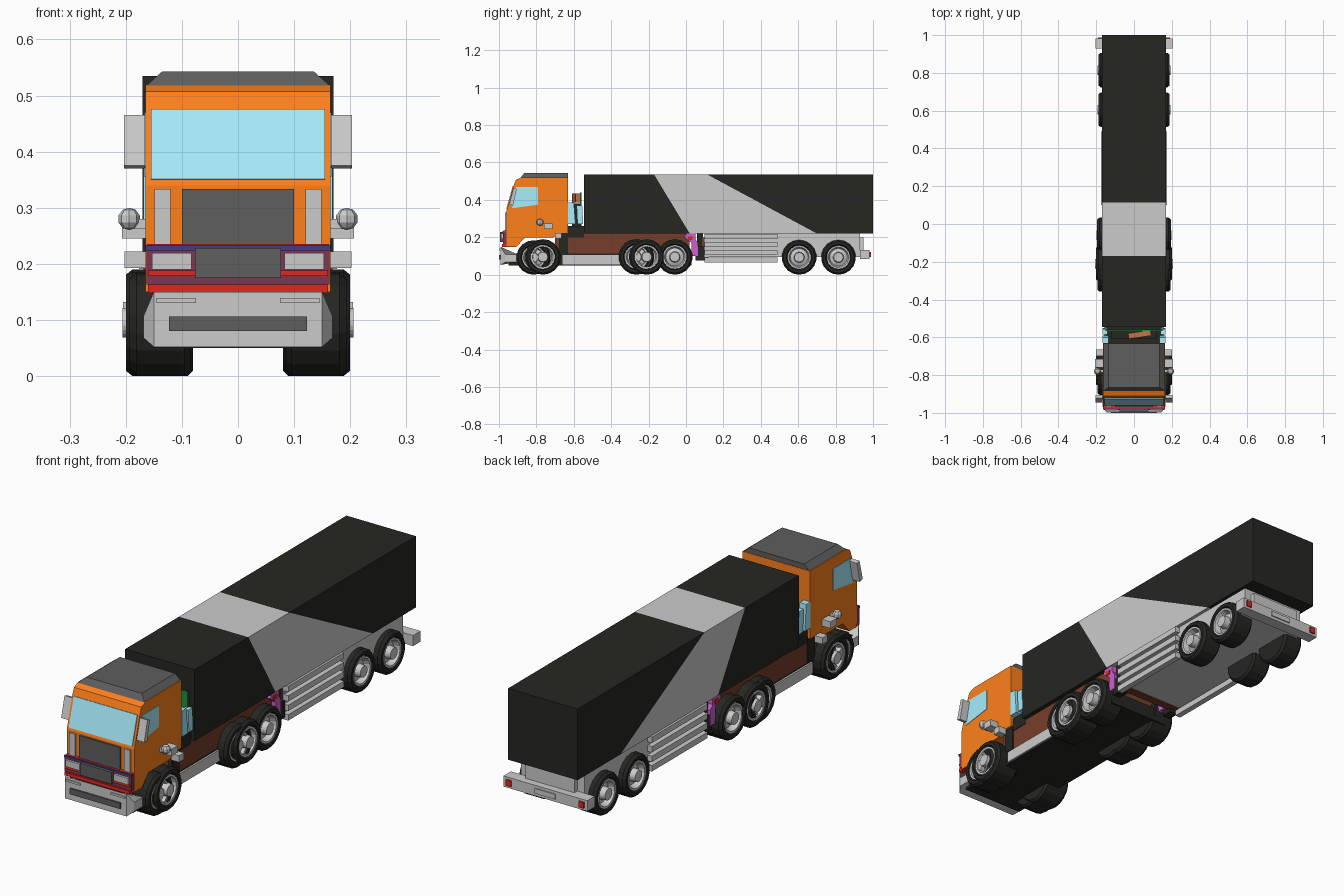
import bpy, bmesh, math
from mathutils import Matrix, Vector

if "Cube" in bpy.data.objects:
    bpy.data.objects.remove(bpy.data.objects["Cube"])


def mat(name, *rgb):
    m = bpy.data.materials.new(name)
    m.diffuse_color = [c ** 2.2 for c in rgb] + [1]
    m.use_nodes = True
    m.node_tree.nodes["Principled BSDF"].inputs["Base Color"].default_value = m.diffuse_color
    return m


ORANGE = mat("orange_paint", 1, .5, .13)
GLASS = mat("glass", .65, .93, 1)
BLACK = mat("black", .165, .165, .155)
DARK = mat("dark_grey", .37, .37, .37)
BROWN = mat("brown", .46, .25, .18)
PURPLE = mat("purple", .8, .38, .8)
MAROON = mat("maroon", .5, .22, .33)
RED = mat("red", .88, .17, .14)
BLUE = mat("blue", .27, .25, .52)
GREEN = mat("green", .15, .55, .25)
TAN = mat("tan", .75, .45, .28)


def finish(name, bm, m=None):
    bmesh.ops.recalc_face_normals(bm, faces=bm.faces)
    me = bpy.data.meshes.new(name)
    bm.to_mesh(me)
    bm.free()
    ob = bpy.data.objects.new(name, me)
    bpy.context.collection.objects.link(ob)
    if m:
        me.materials.append(m)
    return ob


def box(name, x, y, z, m=None):
    """Box from (min, max) ranges."""
    bm = bmesh.new()
    bmesh.ops.create_cube(bm, size=1)
    for v in bm.verts:
        v.co = Vector([r[0] if c < 0 else r[1] for c, r in zip(v.co, (x, y, z))])
    return finish(name, bm, m)


def prism(name, pts, x0, x1, m=None):
    """Side profile of (y, z) points extruded across x."""
    bm = bmesh.new()
    f = bm.faces.new([bm.verts.new((x0, y, z)) for y, z in pts])
    new = bmesh.ops.extrude_face_region(bm, geom=[f])["geom"]
    bmesh.ops.translate(bm, vec=(x1 - x0, 0, 0),
                        verts=[v for v in new if isinstance(v, bmesh.types.BMVert)])
    return finish(name, bm, m)


def pair(name, x, y, z, m=None):
    box(name + "_right", x, y, z, m)
    box(name + "_left", (-x[1], -x[0]), y, z, m)


def prism_pair(name, pts, x0, x1, m=None):
    prism(name + "_right", pts, x0, x1, m)
    prism(name + "_left", pts, -x0, -x1, m)


def lathe(name, prof, y, z, side, m=None, n=18):
    """Spin an (x, radius) profile about a sideways axle."""
    bm = bmesh.new()
    vs = [bm.verts.new((side * x, 0, r)) for x, r in prof]
    es = [bm.edges.new(p) for p in zip(vs, vs[1:])]
    bmesh.ops.spin(bm, geom=vs + es, axis=(1, 0, 0), cent=(0, 0, 0),
                   angle=2 * math.pi, steps=n, use_duplicate=False)
    bmesh.ops.remove_doubles(bm, verts=bm.verts, dist=1e-5)
    bmesh.ops.translate(bm, vec=(0, y, z), verts=bm.verts)
    return finish(name, bm, m)


def wheel(name, y, r, x0, x1, hub=.0):
    for side, s in ((1, "_right"), (-1, "_left")):
        k = r * .68
        lathe(name + "_tyre" + s, [(x0, 0), (x0, r * .9), (x0 + .01, r), (x1 - .012, r),
              (x1, r * .9), (x1, k + .006), (x1 - .012, k), (x1 - .04, k * .9)], y, r, side, BLACK)
        lathe(name + "_rim" + s, [(x1 - .012, k), (x1 - .003, k), (x1 - .004, k * .86),
              (x1 - .03, k * .74), (x1 - .022, k * .45), (x1 + hub, k * .4),
              (x1 + hub, 0)], y, r, side)


# trailer body: black ends with a slanted grey band between
T, B = .535, .22
prism("trailer_front_section", [(-.545, B), (.02, B), (-.17, T), (-.545, T)], -.17, .17, BLACK)
prism("trailer_grey_band", [(.02, B), (.70, B), (.115, T), (-.17, T)], -.17, .17)
prism("trailer_rear_section", [(.70, B), (1, B), (1, T), (.115, T)], -.17, .17, BLACK)

# trailer chassis, side guards and landing gear
box("trailer_chassis", (-.155, .155), (.1, .93), (.095, .22))
box("chassis_front_beam", (-.15, .15), (.085, .12), (.09, .2), BROWN)
for i in range(4):
    z = .065 + i * .042
    pair(f"side_guard_{i}", (.15, .176), (.1, .49), (z, z + .026))
pair("landing_leg", (.12, .16), (.05, .1), (.075, .15), BLACK)
pair("landing_leg_post", (.13, .15), (.06, .09), (.14, .22), BLACK)

# rear bumper with lamps and plate
box("rear_bumper", (-.205, .205), (.93, .982), (.085, .132))
pair("tail_lamp", (.165, .19), (.978, .988), (.095, .122), RED)
box("number_plate", (-.05, .05), (.978, .987), (.098, .12))
box("rear_crossmember", (-.12, .12), (.9, .95), (.13, .2))

# tractor chassis
box("tractor_belly", (-.15, .15), (-.95, .03), (.05, .112), BLACK)
box("chassis_fairing", (-.15, .15), (-.7, .02), (.112, .22), BROWN)
pair("lower_skirt", (.14, .158), (-.66, -.3), (.055, .105))
box("cab_rear_frame", (-.155, .155), (-.68, -.63), (.11, .23), BLACK)
prism_pair("tractor_tail_bracket", [(-.01, .2), (.0, .22), (.05, .22), (.05, .19), (.065, .17),
           (.065, .1), (.03, .1), (.03, .17)], .11, .165, PURPLE)
pair("tractor_tail_lamp", (.12, .168), (.01, .035), (.185, .205), RED)

# wheels: overlapping steer and drive pairs, then trailer axles
wheel("steer", -.765, .095, .08, .2, .006)
wheel("steer_inner", -.815, .092, .085, .193)
wheel("drive_front", -.265, .095, .08, .193)
wheel("drive_middle", -.21, .095, .08, .2, .006)
wheel("drive_rear", -.06, .095, .08, .195, .004)
wheel("trailer_front_axle", .605, .093, .09, .188, .004)
wheel("trailer_rear_axle", .815, .093, .09, .188, .004)

# cab shell
prism("cab", [(-.96, .15), (-.905, .15), (-.86, .2), (-.71, .2), (-.67, .22), (-.63, .22),
      (-.63, .52), (-.88, .52), (-.91, .507), (-.922, .475), (-.96, .34)], -.165, .165, ORANGE)
bm = bmesh.new()
bmesh.ops.create_cube(bm, size=1)
for v in bm.verts:
    top = v.co.z > 0
    v.co = Vector((math.copysign(.135 if top else .163, v.co.x),
                   (-.865 if top else -.885) if v.co.y < 0 else -.632,
                   .543 if top else .518))
finish("cab_roof", bm, DARK)
prism("windscreen", [(-.957, .35), (-.922, .475), (-.926, .476), (-.961, .351)],
      -.155, .155, GLASS)
prism_pair("side_window", [(-.93, .355), (-.91, .47), (-.79, .47), (-.79, .375)],
           .16, .167, GLASS)

# front grille
box("grille", (-.1, .1), (-.968, -.95), (.235, .333), DARK)
pair("grille_side_strip", (.12, .149), (-.968, -.95), (.235, .333))

# front bumper in stacked coloured bands
box("bumper_upper_band", (-.163, .163), (-.978, -.91), (.163, .228), MAROON)
box("bumper_top_trim", (-.162, .162), (-.976, -.92), (.226, .235), RED)
box("bumper_blue_edge", (-.165, .165), (-.981, -.975), (.224, .234), BLUE)
box("bumper_red_band", (-.16, .16), (-.985, -.91), (.148, .163), RED)
box("bumper_red_strip", (-.16, .16), (-.983, -.93), (.178, .188), RED)
box("bumper_panel", (-.077, .077), (-.994, -.96), (.175, .228), DARK)
pair("headlamp", (.083, .153), (-.988, -.96), (.19, .219))
bm = bmesh.new()
plan = [(-.15, -.993), (.15, -.993), (.168, -.965), (.168, -.9), (-.168, -.9), (-.168, -.965)]
f = bm.faces.new([bm.verts.new((x, y, .052)) for x, y in plan])
new = bmesh.ops.extrude_face_region(bm, geom=[f])["geom"]
bmesh.ops.translate(bm, vec=(0, 0, .098), verts=[v for v in new if isinstance(v, bmesh.types.BMVert)])
for v in bm.verts:
    if abs(v.co.x) > .16:
        v.co.z = .108 if v.co.z > .1 else .068
finish("front_bumper", bm)
box("bumper_intake", (-.123, .123), (-1.0, -.98), (.08, .106), DARK)
pair("fog_lamp", (.075, .145), (-.998, -.98), (.13, .139))

# mirrors, steps and side lamps on the cab flanks
prism_pair("mirror", [(-.945, .375), (-.925, .37), (-.905, .46), (-.922, .465)], .166, .203)
for side, s in ((1, "_right"), (-1, "_left")):
    bm = bmesh.new()
    bmesh.ops.create_uvsphere(bm, u_segments=8, v_segments=5, radius=.02,
                              matrix=Matrix.Translation((side * .194, -.78, .28)))
    finish("round_lamp" + s, bm)
pair("lamp_arm", (.16, .19), (-.785, -.77), (.262, .28))
pair("side_box", (.165, .207), (-.76, -.715), (.245, .275))
pair("cab_step", (.163, .202), (-.7, -.665), (.193, .222))

# equipment between cab and trailer
prism_pair("cab_side_deflector", [(-.63, .27), (-.59, .27), (-.6, .385), (-.63, .385)],
           .135, .168, GLASS)
prism_pair("rear_deflector", [(-.58, .27), (-.55, .27), (-.555, .37), (-.585, .37)],
           .14, .166, GLASS)
box("hose_rail", (-.15, .15), (-.566, -.558), (.36, .44), GREEN)
tank = box("air_tank", (-.06, .06), (-.015, .015), (-.025, .025), TAN)
tank.matrix_world = Matrix.Translation((.03, -.585, .41)) @ Matrix.Rotation(.15, 4, "Z")
box("rear_equipment_stand", (-.12, .12), (-.61, -.56), (.22, .38), BLACK)
box("rear_deck", (-.152, .152), (-.63, -.545), (.2, .26), BLACK)
